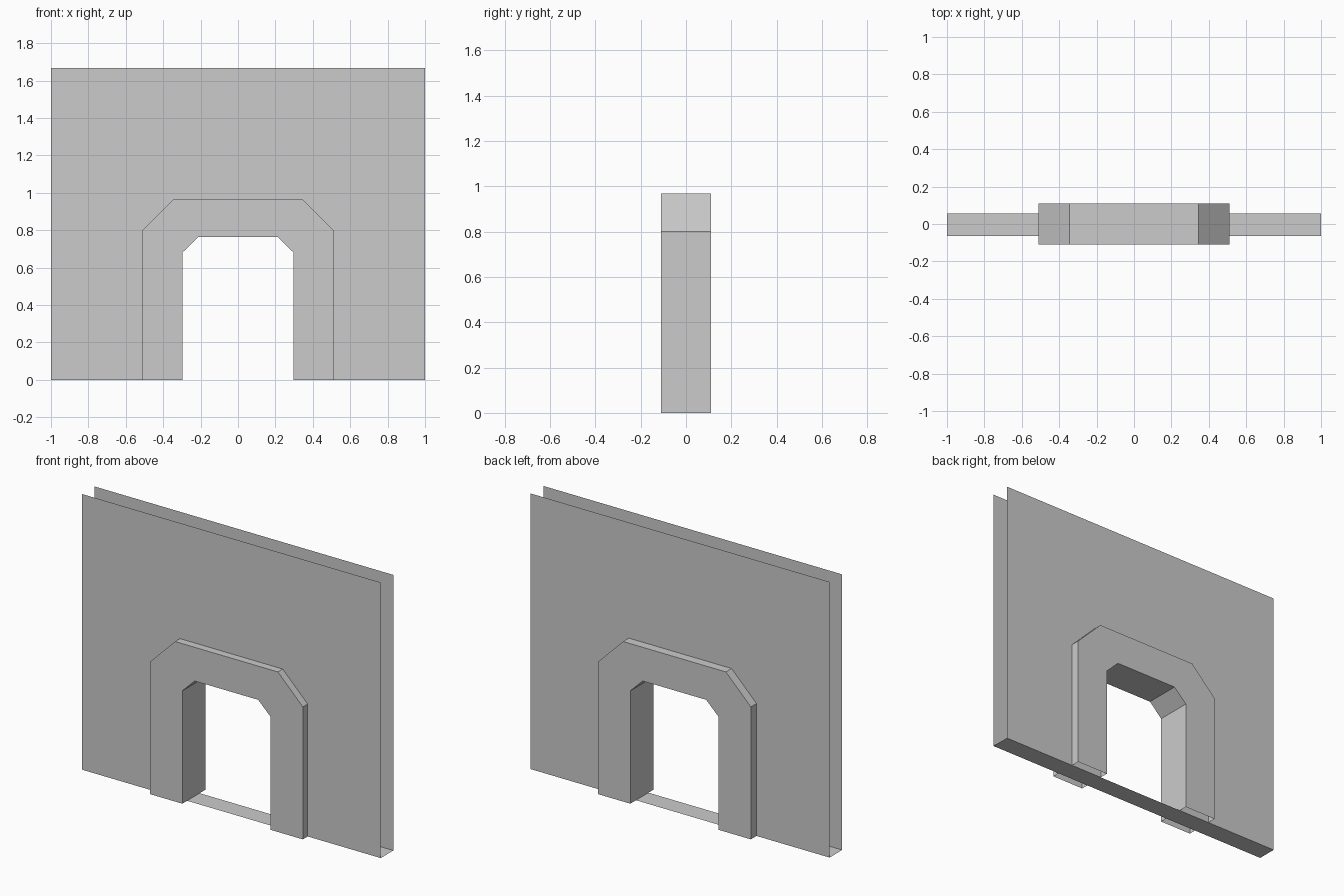
import bpy

if "Cube" in bpy.data.objects:
    bpy.data.objects.remove(bpy.data.objects["Cube"])

HALF_WIDTH, HEIGHT = 1.0, 1.667
WALL_FRONT, WALL_BACK = -0.064, 0.056
FRAME_FRONT, FRAME_BACK = -0.11, 0.11

# Right half of each arch line, from the floor up (x, z)
INNER = [(0.296, 0.0), (0.296, 0.682), (0.212, 0.764)]
OUTER = [(0.511, 0.0), (0.511, 0.801), (0.344, 0.968)]
WALL = [(HALF_WIDTH, 0.0), (HALF_WIDTH, HEIGHT)]


def mirrored(half):
    """Right half going up, then its mirror image going down."""
    return half + [(-x, z) for x, z in reversed(half)]


def make_object(name, verts, faces):
    mesh = bpy.data.meshes.new(name)
    mesh.from_pydata(verts, [], faces)
    mesh.update()
    obj = bpy.data.objects.new(name, mesh)
    bpy.context.collection.objects.link(obj)
    return obj


def sheet(outline, y):
    return [(x, y, z) for x, z in outline]


opening = mirrored(INNER)[::-1]

# Wall: two separate sheets with a doorway cut out, open at top and ends
wall_outline = mirrored(WALL) + opening
n = len(wall_outline)
make_object("wall_front", sheet(wall_outline, WALL_FRONT), [range(n)])
make_object("wall_back", sheet(wall_outline, WALL_BACK), [range(n)[::-1]])

# Floor strip joining the sheets, running through the doorway
make_object("floor_strip",
            [(x, y, 0) for x, y in ((-HALF_WIDTH, WALL_FRONT), (-HALF_WIDTH, WALL_BACK),
                                    (HALF_WIDTH, WALL_BACK), (HALF_WIDTH, WALL_FRONT))],
            [(0, 1, 2, 3)])

# Door frame: thick chamfered arch, hollow and open under the feet
frame_outline = mirrored(OUTER) + opening
n = len(frame_outline)
faces = [list(range(n)), list(range(n, 2 * n))[::-1]]
for i in range(n):
    j = (i + 1) % n
    if frame_outline[i][1] == 0 and frame_outline[j][1] == 0:
        continue
    faces.append([i, i + n, j + n, j])
make_object("door_frame",
            sheet(frame_outline, FRAME_FRONT) + sheet(frame_outline, FRAME_BACK), faces)
